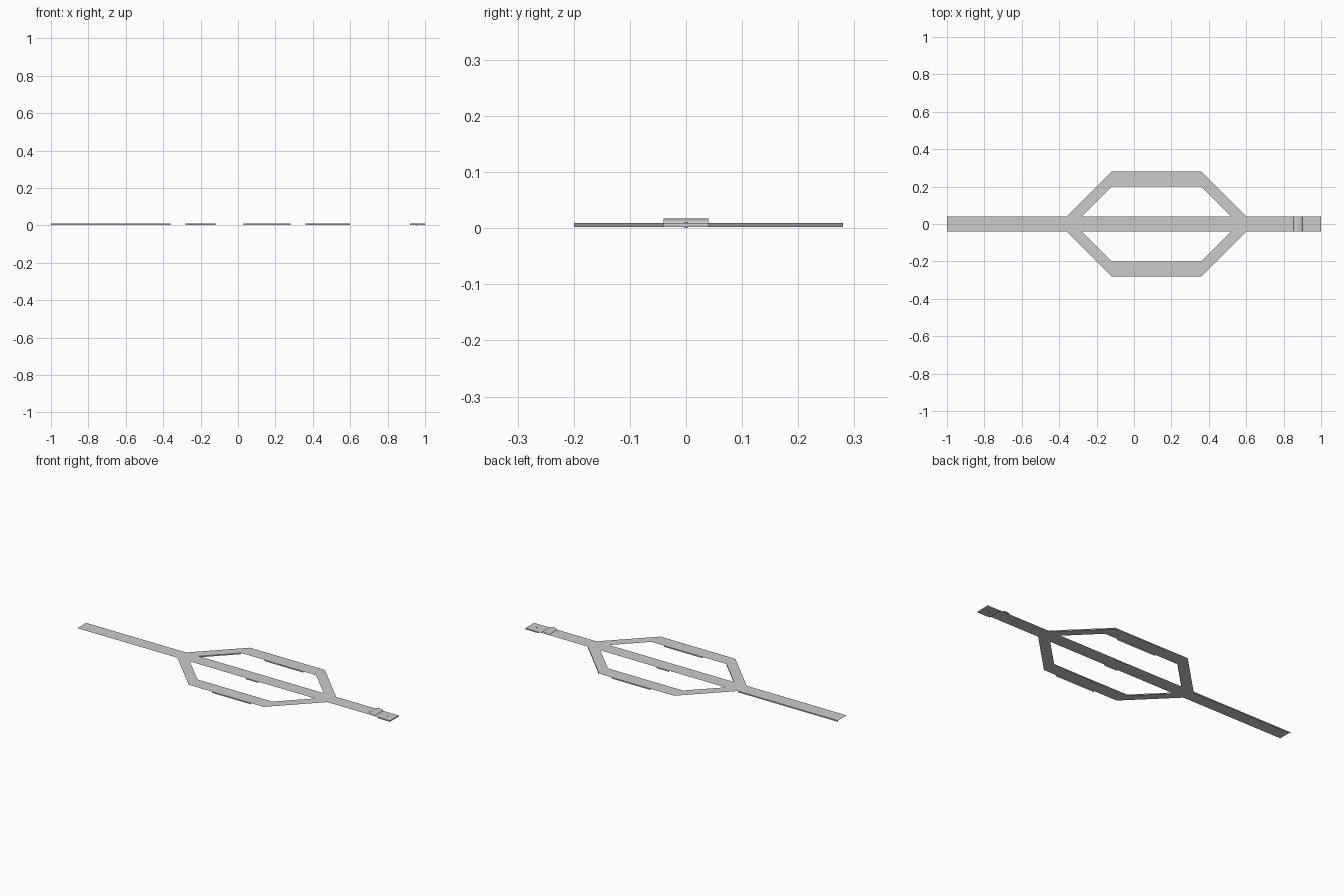
import bpy, math

if "Cube" in bpy.data.objects:
    bpy.data.objects.remove(bpy.data.objects["Cube"])

TOP, LOW = 0.009, 0.002   # strap sheet height and lower rim of the hanging edges
W = 0.04                  # half width of the strap


def mesh_object(name, verts, faces):
    me = bpy.data.meshes.new(name)
    me.from_pydata(verts, [], faces)
    me.update()
    ob = bpy.data.objects.new(name, me)
    bpy.context.collection.objects.link(ob)
    return ob


def sheet(name, quads):
    """Flat strap pieces, each a counter-clockwise list of xy corners."""
    verts, faces = [], []
    for q in quads:
        faces.append(tuple(range(len(verts), len(verts) + len(q))))
        verts += [(x, y, TOP) for x, y in q]
    return mesh_object(name, verts, faces)


def edge_wall(name, a, b):
    """Thin hanging edge under the strap from a to b."""
    verts = [(*a, LOW), (*b, LOW), (*b, TOP), (*a, TOP)]
    return mesh_object(name, verts, [(0, 1, 2, 3)])


def box(name, x0, x1, y0, y1, z0, z1):
    verts = [(x, y, z) for z in (z0, z1) for x, y in ((x0, y0), (x1, y0), (x1, y1), (x0, y1))]
    faces = [(3, 2, 1, 0), (4, 5, 6, 7), (0, 1, 5, 4), (1, 2, 6, 5), (2, 3, 7, 6), (3, 0, 4, 7)]
    return mesh_object(name, verts, faces)


# Long centre strap
sheet("centre_strap", [[(-1, -W), (0.92, -W), (0.92, W), (-1, W)]])

# Side straps: the band keeps a constant width measured along y
path = [(-0.36, -0.28, 0.04, 0.04), (-0.12, -0.12, 0.28, 0.20),
        (0.36, 0.36, 0.28, 0.20), (0.60, 0.52, 0.04, 0.04)]  # outer x, inner x, outer y, inner y
for side, s in (("back", 1), ("front", -1)):
    quads = []
    for p, q in zip(path, path[1:]):
        quad = [(p[1], s * p[3]), (q[1], s * q[3]), (q[0], s * q[2]), (p[0], s * p[2])]
        quads.append(quad if s > 0 else quad[::-1])
    sheet(side + "_side_strap", quads)
    # Hanging edges on the straight run and the inner left diagonal
    edge_wall(side + "_outer_edge", (0.03, s * 0.28), (0.28, s * 0.28))
    edge_wall(side + "_inner_edge", (0.03, s * 0.20), (0.28, s * 0.20))
    edge_wall(side + "_diagonal_edge", (-0.28, s * W), (-0.12, s * 0.20))
    edge_wall(side + "_centre_edge", (0.08, s * W), (0.16, s * W))
edge_wall("right_diagonal_edge", (0.36, 0.28), (0.60, W))
edge_wall("tail_edge", (-1, W), (-0.36, W))

# Raised loop near the right end
n = 12
verts, faces = [], []
for i in range(n + 1):
    a = math.pi * i / n
    x, z = 0.876 - 0.024 * math.cos(a), TOP + 0.008 * math.sin(a)
    verts += [(x, -W, z), (x, W, z)]
    if i:
        faces.append((2 * i - 2, 2 * i, 2 * i + 1, 2 * i - 1))
loop = mesh_object("strap_loop", verts, faces)
for p in loop.data.polygons:
    p.use_smooth = True

# Clasp plate with its small pin
box("clasp_plate", 0.92, 1.0, -W, W, LOW, TOP)
box("clasp_pin", 0.953, 0.961, -0.004, 0.004, 0.0, TOP + 0.002)
